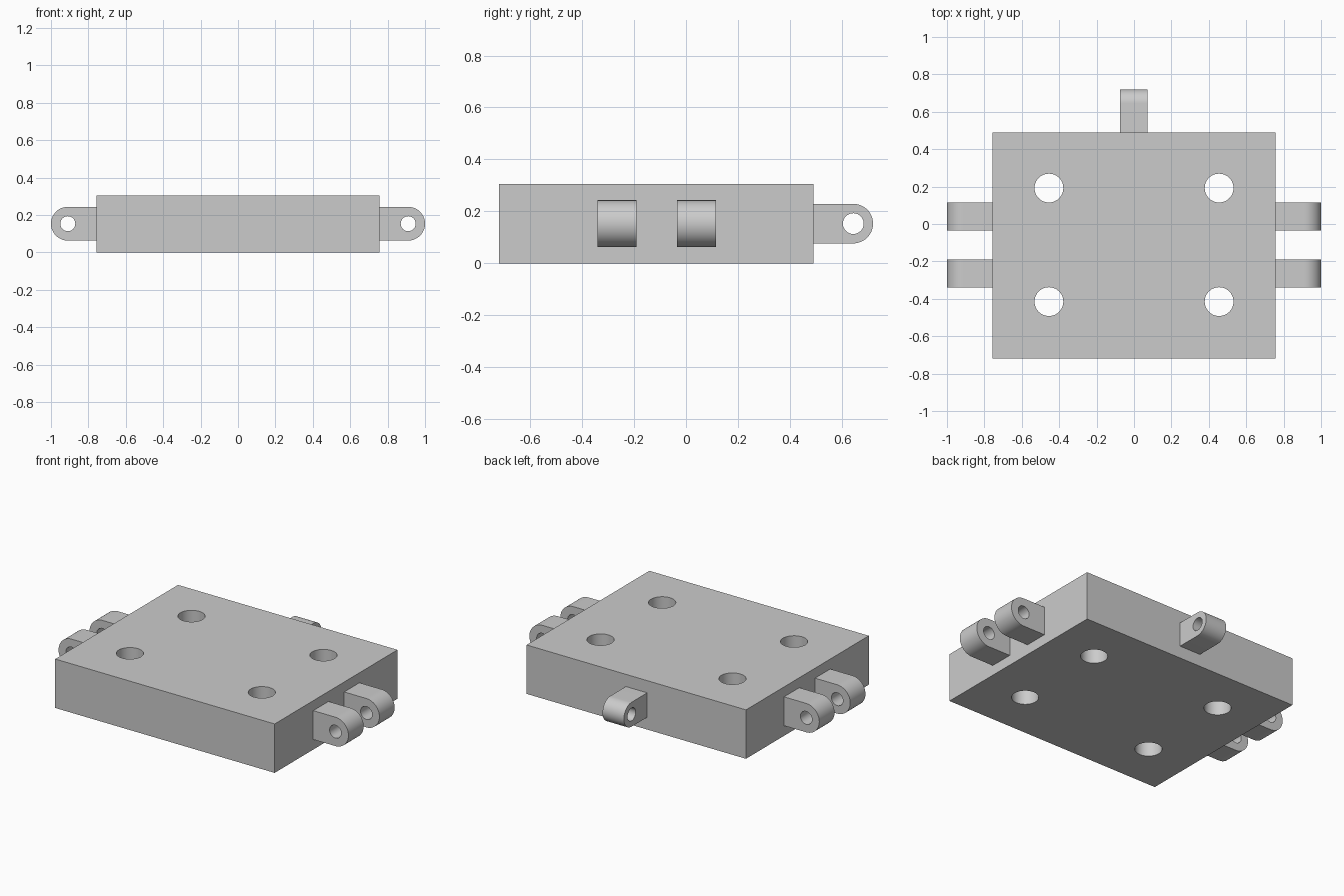
import bpy
import bmesh
from math import cos, sin, pi, radians
from mathutils import Matrix

cube = bpy.data.objects.get("Cube")
if cube:
    bpy.data.objects.remove(cube, do_unlink=True)

grey = bpy.data.materials.new("plain grey")
grey.use_nodes = True
colour = (0.6, 0.6, 0.6, 1)
grey.diffuse_color = colour
grey.node_tree.nodes["Principled BSDF"].inputs["Base Color"].default_value = colour

MID_Z = 0.153


def arc(cx, cy, r, start, end, steps):
    """Points along an arc, both ends included."""
    angles = [start + (end - start) * i / steps for i in range(steps + 1)]
    return [(cx + r * cos(a), cy + r * sin(a)) for a in angles]


def circle(cx, cy, r):
    return arc(cx, cy, r, 0, 2 * pi, 48)[:-1]


def extrude_profile(name, loops, depth, matrix):
    """Fill an outline with holes, extrude it along local z and place it."""
    bm = bmesh.new()
    for loop in loops:
        verts = [bm.verts.new((x, y, 0)) for x, y in loop]
        for a, b in zip(verts, verts[1:] + verts[:1]):
            bm.edges.new((a, b))
    bmesh.ops.triangle_fill(bm, edges=bm.edges[:], use_beauty=True, normal=(0, 0, 1))
    top = bmesh.ops.extrude_face_region(bm, geom=bm.faces[:])["geom"]
    bmesh.ops.translate(bm, vec=(0, 0, depth),
                        verts=[g for g in top if isinstance(g, bmesh.types.BMVert)])
    bm.transform(matrix)
    bmesh.ops.recalc_face_normals(bm, faces=bm.faces[:])
    mesh = bpy.data.meshes.new(name)
    bm.to_mesh(mesh)
    bm.free()
    mesh.materials.append(grey)
    obj = bpy.data.objects.new(name, mesh)
    bpy.context.collection.objects.link(obj)
    bpy.ops.object.select_all(action='DESELECT')
    obj.select_set(True)
    bpy.context.view_layer.objects.active = obj
    bpy.ops.object.shade_smooth_by_angle(angle=radians(30))


def lug(name, root, centre, radius, width, turn, offset):
    """Round-ended hinge lug reaching outward, with a pin hole across it."""
    outline = [(root, -radius)] + arc(centre, 0, radius, -pi / 2, pi / 2, 32) + [(root, radius)]
    upright = Matrix.Rotation(pi / 2, 4, 'X') @ Matrix.Translation((0, 0, -width / 2))
    place = Matrix.Translation(offset) @ Matrix.Rotation(turn, 4, 'Z') @ upright
    extrude_profile(name, [outline, circle(centre, 0, 0.04)], width, place)


# Block with four through holes
block = [(-0.757, -0.72), (0.757, -0.72), (0.757, 0.49), (-0.757, 0.49)]
holes = [circle(x, y, 0.077) for x in (-0.455, 0.455) for y in (-0.415, 0.192)]
extrude_profile("block", [block] + holes, 0.305, Matrix.Identity(4))

# Paired lugs on each side
for side, turn in (("left", 0), ("right", pi)):
    for place, y in (("front", -0.265), ("rear", 0.04)):
        lug(f"{side}_{place}_lug", 0.757, 0.91, 0.09, 0.15, turn, (0, y, MID_Z))

# Single lug at the back
lug("back_lug", 0.49, 0.644, 0.076, 0.147, pi / 2, (-0.002, 0, MID_Z))
